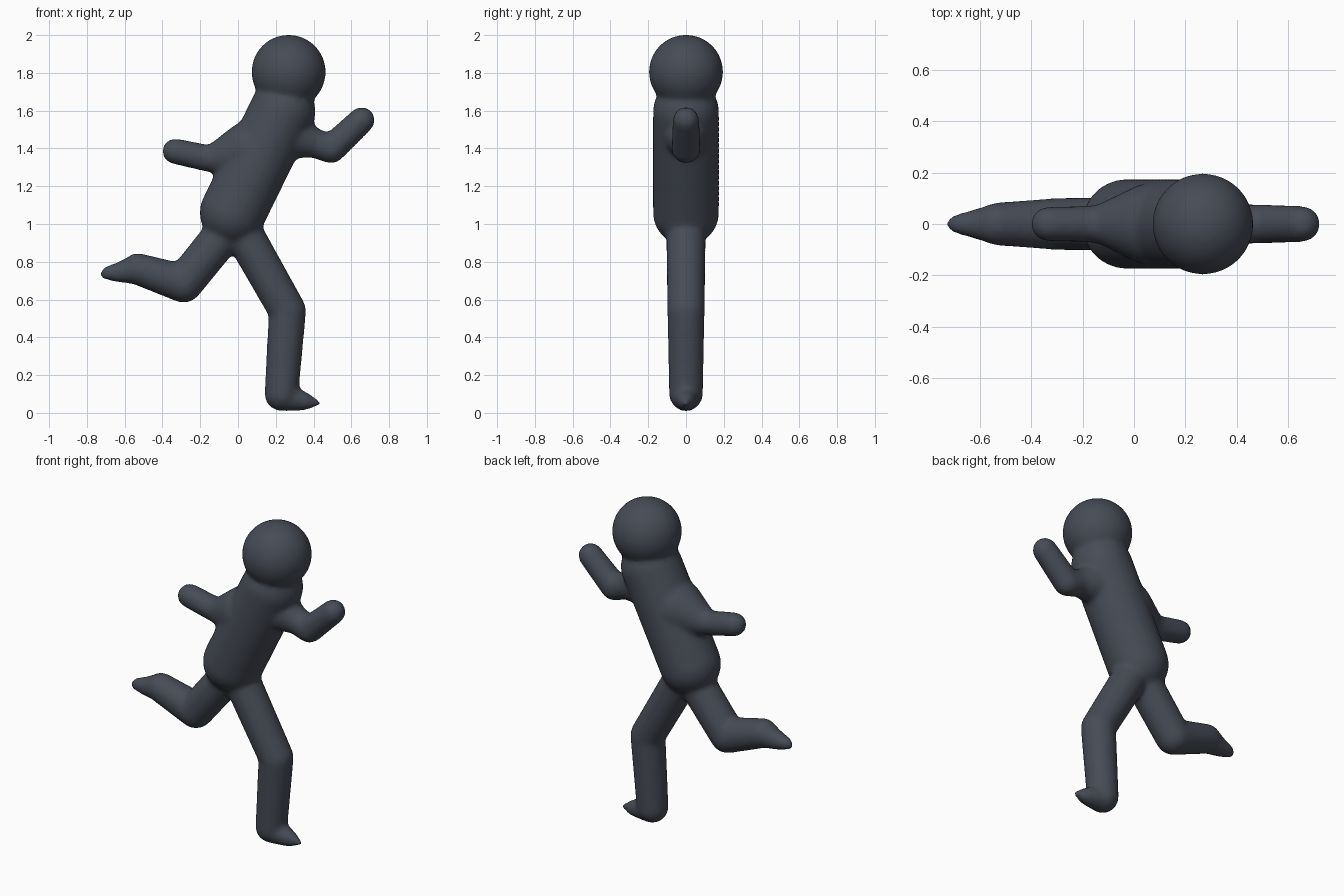
import bpy, bmesh
from mathutils import Vector, Matrix

cube = bpy.data.objects.get("Cube")
if cube:
    bpy.data.objects.remove(cube, do_unlink=True)

# Single slate colour
slate = bpy.data.materials.new("dark_slate")
slate.use_nodes = True
colour = (0.062, 0.071, 0.092, 1)
slate.diffuse_color = colour
bsdf = next(n for n in slate.node_tree.nodes if n.type == 'BSDF_PRINCIPLED')
bsdf.inputs["Base Color"].default_value = colour
bsdf.inputs["Roughness"].default_value = 0.7

body = bmesh.new()


def ball(bm, x, z, r):
    bmesh.ops.create_uvsphere(bm, u_segments=32, v_segments=20, radius=r,
                              matrix=Matrix.Translation(Vector((x, 0, z))))


def limb(*joints):
    """Chain of tapered capsules through (x, z, radius) joints."""
    for a, b in zip(joints, joints[1:]):
        part = bmesh.new()
        ball(part, *a)
        ball(part, *b)
        bmesh.ops.delete(part, geom=part.edges[:], context='EDGES_FACES')
        bmesh.ops.convex_hull(part, input=part.verts[:])
        loose = [v for v in part.verts if not v.link_faces]
        bmesh.ops.delete(part, geom=loose, context='VERTS')
        bmesh.ops.recalc_face_normals(part, faces=part.faces[:])
        piece = bpy.data.meshes.new("piece")
        part.to_mesh(piece)
        part.free()
        body.from_mesh(piece)
        bpy.data.meshes.remove(piece)


# Head and leaning torso
ball(body, 0.268, 1.805, 0.197)
limb((-0.028, 1.06, 0.175), (0.235, 1.595, 0.175))

# Leading arm, bent upward, with a flared shoulder
limb((0.25, 1.475, 0.13), (0.40, 1.43, 0.078), (0.493, 1.398, 0.077),
     (0.655, 1.55, 0.07))

# Trailing arm, with a flared shoulder
limb((0.07, 1.39, 0.16), (-0.12, 1.347, 0.078), (-0.17, 1.35, 0.071),
     (-0.333, 1.385, 0.068))

# Standing leg and pointed foot
limb((-0.01, 1.02, 0.105), (0.262, 0.54, 0.099), (0.23, 0.1, 0.09))
limb((0.24, 0.085, 0.077), (0.35, 0.062, 0.049), (0.425, 0.052, 0.015))

# Raised leg and pointed foot
limb((-0.05, 0.98, 0.105), (-0.288, 0.685, 0.102), (-0.53, 0.762, 0.084))
limb((-0.54, 0.76, 0.078), (-0.62, 0.745, 0.056), (-0.69, 0.74, 0.037),
     (-0.715, 0.727, 0.018))

mesh = bpy.data.meshes.new("running_figure")
body.to_mesh(mesh)
body.free()
mesh.materials.append(slate)
figure = bpy.data.objects.new("running_figure", mesh)
bpy.context.collection.objects.link(figure)

# Fuse the parts into one skin and soften the joins
fuse = figure.modifiers.new("fuse", 'REMESH')
fuse.mode = 'VOXEL'
fuse.voxel_size = 0.014
fuse.use_smooth_shade = True
soften = figure.modifiers.new("soften", 'SMOOTH')
soften.factor = 0.5
soften.iterations = 10
